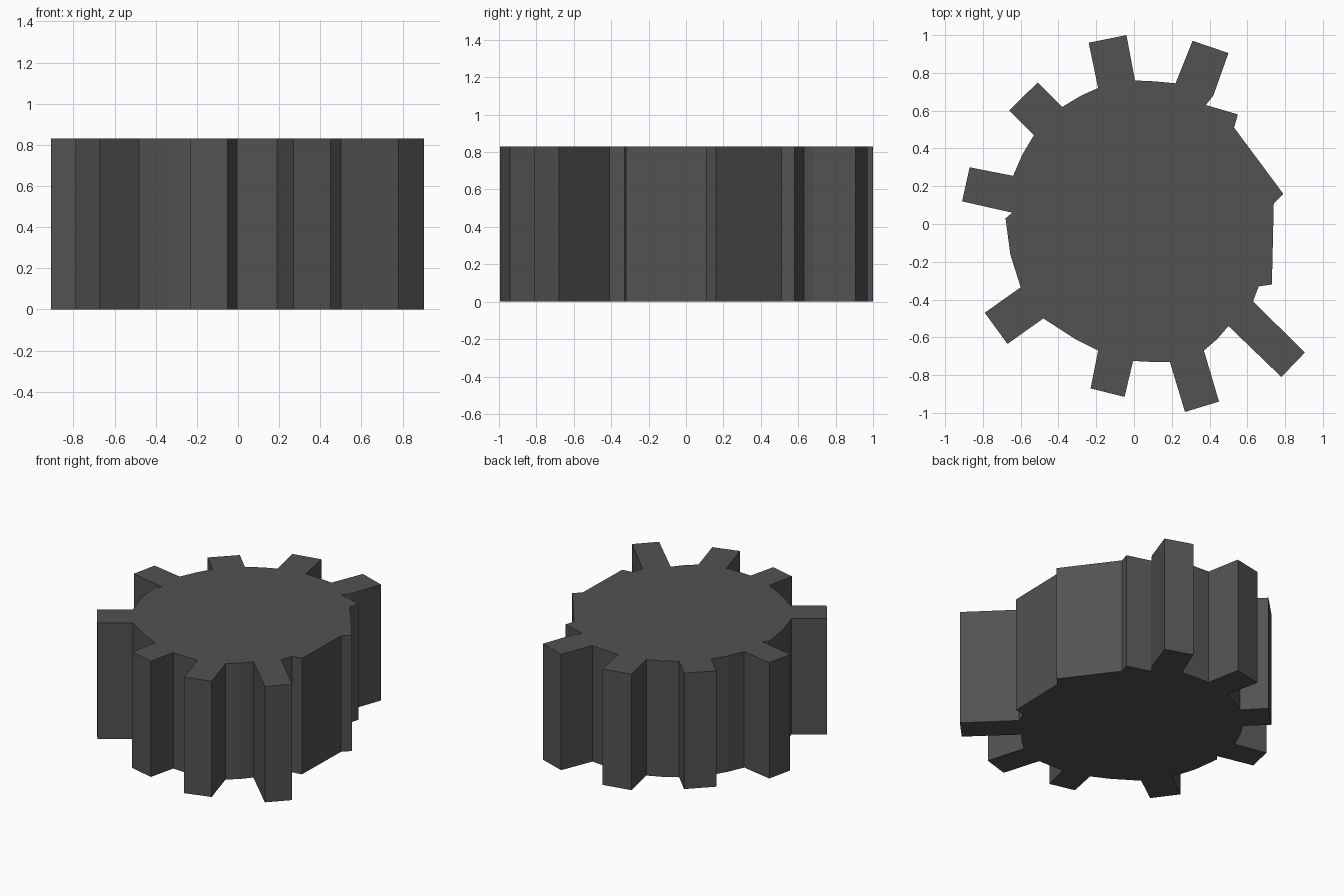
import bpy, bmesh

if "Cube" in bpy.data.objects:
    bpy.data.objects.remove(bpy.data.objects["Cube"])

HEIGHT = 0.83

# Outline pieces, counter-clockwise: each tooth is root, tip, tip, root
OUTLINE = [
    # chipped right side
    [(0.63, -0.41), (0.66, -0.33), (0.73, -0.32), (0.74, 0.11), (0.79, 0.16),
     (0.53, 0.51), (0.55, 0.58), (0.38, 0.63)],
    # teeth with the rim points between them
    [(0.42, 0.68), (0.50, 0.905), (0.31, 0.97), (0.22, 0.745)],
    [(0.11, 0.755)],
    [(0.005, 0.76), (-0.04, 1.0), (-0.24, 0.96), (-0.19, 0.72)],
    [(-0.28, 0.68)],
    [(-0.38, 0.62), (-0.51, 0.75), (-0.66, 0.60), (-0.53, 0.47)],
    [(-0.59, 0.37)],
    [(-0.64, 0.255), (-0.87, 0.30), (-0.91, 0.12), (-0.645, 0.06)],
    [(-0.68, 0.03), (-0.655, -0.16)],
    [(-0.60, -0.335), (-0.79, -0.47), (-0.67, -0.635), (-0.48, -0.50)],
    [(-0.31, -0.61)],
    [(-0.19, -0.67), (-0.23, -0.87), (-0.05, -0.915), (-0.005, -0.725)],
    [(0.09, -0.73)],
    [(0.19, -0.73), (0.27, -0.995), (0.45, -0.94), (0.37, -0.67)],
    [(0.44, -0.61)],
    [(0.50, -0.54), (0.78, -0.81), (0.905, -0.68)],
]


def extrude_profile(name, outline, height):
    """Closed flat-faced prism standing on z = 0."""
    bm = bmesh.new()
    base = bm.faces.new([bm.verts.new((x, y, 0)) for x, y in outline])
    top = bmesh.ops.extrude_face_region(bm, geom=[base], use_keep_orig=True)
    verts = [g for g in top["geom"] if isinstance(g, bmesh.types.BMVert)]
    bmesh.ops.translate(bm, verts=verts, vec=(0, 0, height))
    bmesh.ops.recalc_face_normals(bm, faces=bm.faces)
    # Triangulate the concave caps
    caps = [f for f in bm.faces if len(f.verts) > 4]
    bmesh.ops.triangulate(bm, faces=caps)
    mesh = bpy.data.meshes.new(name)
    bm.to_mesh(mesh)
    bm.free()
    obj = bpy.data.objects.new(name, mesh)
    bpy.context.collection.objects.link(obj)
    return obj


# Worn gear with broken teeth on the right side
gear = extrude_profile("worn_gear", [p for piece in OUTLINE for p in piece], HEIGHT)

# Dark iron
iron = bpy.data.materials.new("dark_iron")
iron.diffuse_color = (0.085, 0.085, 0.085, 1)
iron.use_nodes = True
iron.node_tree.nodes["Principled BSDF"].inputs["Base Color"].default_value = iron.diffuse_color
gear.data.materials.append(iron)
